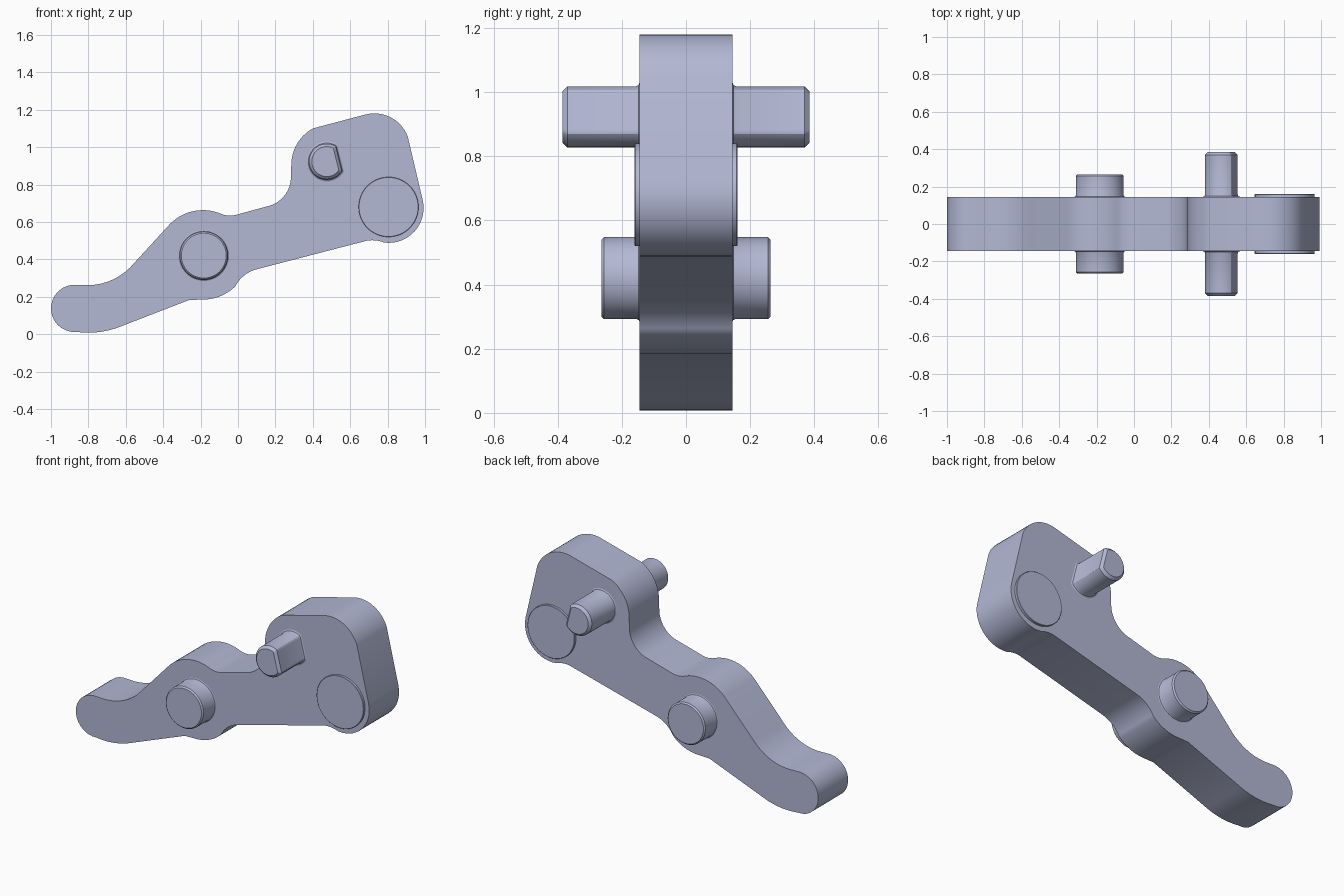
import bpy, bmesh, math
from mathutils import Vector

if "Cube" in bpy.data.objects:
    bpy.data.objects.remove(bpy.data.objects["Cube"], do_unlink=True)

COLOR = (0.45, 0.48, 0.66, 1)
steel = bpy.data.materials.new("blue_grey_steel")
steel.use_nodes = True
steel.diffuse_color = COLOR
steel.node_tree.nodes["Principled BSDF"].inputs["Base Color"].default_value = COLOR

HALF_BODY = 0.145


def finish(bm, name):
    bmesh.ops.recalc_face_normals(bm, faces=bm.faces)
    mesh = bpy.data.meshes.new(name)
    bm.to_mesh(mesh)
    bm.free()
    mesh.materials.append(steel)
    obj = bpy.data.objects.new(name, mesh)
    bpy.context.collection.objects.link(obj)
    bpy.ops.object.select_all(action='DESELECT')
    obj.select_set(True)
    bpy.context.view_layer.objects.active = obj
    bpy.ops.object.shade_smooth_by_angle(angle=math.radians(25))
    return obj


def arc(a, m, b, steps=14):
    """Points after a, up to b, on the circle through a, m and b."""
    a, m, b = Vector(a), Vector(m), Vector(b)
    u, v = m - a, b - a
    d = 2 * u.cross(v)
    c = a + Vector((v.y * u.dot(u) - u.y * v.dot(v),
                    u.x * v.dot(v) - v.x * u.dot(u))) / d
    start = math.atan2(*(a - c).yx)
    sweep = (math.atan2(*(b - c).yx) - start) % math.tau
    if d < 0:
        sweep -= math.tau
    r = (a - c).length
    return [(c.x + r * math.cos(start + sweep * i / steps),
             c.y + r * math.sin(start + sweep * i / steps))
            for i in range(1, steps + 1)]


# Lever outline: one point is a straight run, two points are an arc (via, end)
START = (-0.88, 0.264)
PATH = [
    ((-1.0, 0.14), (-0.86, 0.012)),       # rounded tail
    ((-0.745, 0.011), (-0.63, 0.04)),
    ((-0.26, 0.183),),
    ((-0.18, 0.185),),
    ((-0.09, 0.205), (-0.015, 0.255)),    # underside of the hub
    ((0.035, 0.315), (0.10, 0.347)),
    ((0.69, 0.50),),
    ((0.737, 0.501), (0.78, 0.49)),
    ((0.94, 0.545), (0.988, 0.715)),      # lower right lobe
    ((0.908, 1.055),),
    ((0.85, 1.137), (0.68, 1.174)),       # top right corner
    ((0.40, 1.10),),
    ((0.317, 1.02), (0.285, 0.91)),       # top left corner
    ((0.283, 0.84),),
    ((0.255, 0.75), (0.18, 0.69)),
    ((-0.01, 0.638),),
    ((-0.045, 0.634), (-0.085, 0.641)),
    ((-0.22, 0.661), (-0.363, 0.59)),     # top of the hub
    ((-0.56, 0.375),),
    ((-0.663, 0.295), (-0.80, 0.262)),
]
outline = [START]
for seg in PATH:
    outline += arc(outline[-1], *seg) if len(seg) == 2 else [seg[0]]

bm = bmesh.new()
front = bm.faces.new([bm.verts.new((x, -HALF_BODY, z)) for x, z in outline])
side = bmesh.ops.extrude_face_region(bm, geom=[front], use_keep_orig=True)
moved = [g for g in side["geom"] if isinstance(g, bmesh.types.BMVert)]
bmesh.ops.translate(bm, verts=moved, vec=(0, 2 * HALF_BODY, 0))
finish(bm, "lever_body")


def pin(name, x, z, r, half, chamfer, fillet=0.0, flat=None, tilt=0.0, sides=64):
    """Through pin along y, mirrored both ways, with an optional flat side."""
    end = [(half - chamfer, r), (half, r - chamfer)]
    if fillet:
        end = [(HALF_BODY, r + fillet), (HALF_BODY + 0.3 * fillet, r + 0.3 * fillet),
               (HALF_BODY + fillet, r)] + end
    profile = [(-y, q) for y, q in reversed(end)] + end
    n = Vector((math.cos(tilt), math.sin(tilt)))
    bm = bmesh.new()
    rings = []
    for y, q in profile:
        ring = []
        for i in range(sides):
            t = math.tau * i / sides
            p = Vector((math.cos(t), math.sin(t))) * q
            if flat:
                p -= n * max(0, p.dot(n) - (flat + q - r))
            ring.append(bm.verts.new((x + p.x, y, z + p.y)))
        rings.append(ring)
    for a, b in zip(rings, rings[1:]):
        for i in range(sides):
            j = (i + 1) % sides
            bm.faces.new((a[i], a[j], b[j], b[i]))
    bm.faces.new(rings[0])
    bm.faces.new(rings[-1])
    return finish(bm, name)


pin("pivot_pin", -0.183, 0.42, 0.128, 0.264, 0.008, fillet=0.008)
pin("flatted_pin", 0.475, 0.923, 0.095, 0.385, 0.015, fillet=0.012,
    flat=0.066, tilt=math.radians(14))
pin("end_boss", 0.805, 0.68, 0.16, 0.16, 0.002)
